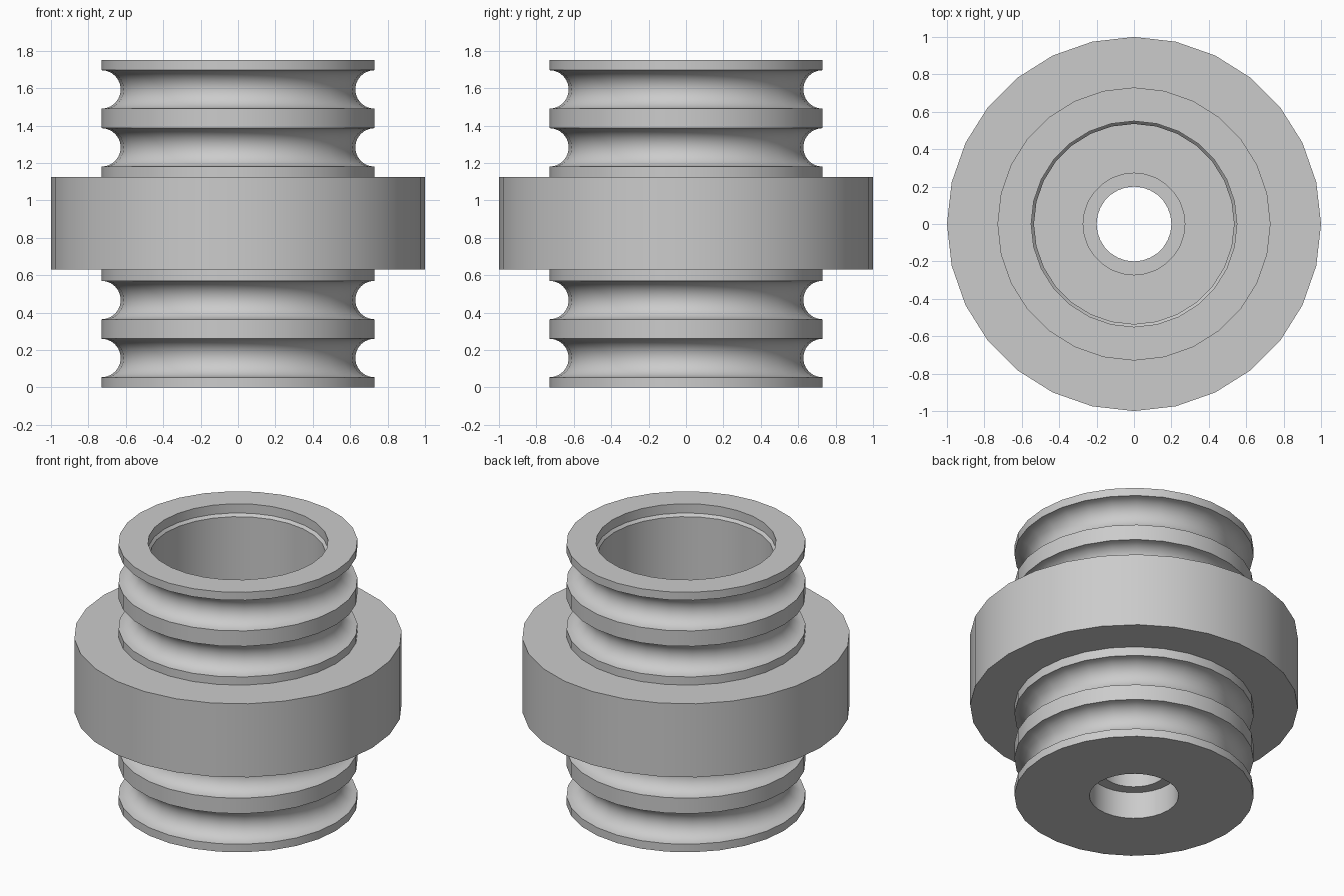
import bpy
import bmesh
from math import sin, cos, pi, radians

SIDES = 28
BODY_R, BAND_R, GROOVE_R = 0.73, 1.0, 0.103
HEIGHT = 1.75

cube = bpy.data.objects.get("Cube")
if cube:
    bpy.data.objects.remove(cube, do_unlink=True)


def make_material(name, colour):
    mat = bpy.data.materials.new(name)
    mat.use_nodes = True
    mat.diffuse_color = colour
    mat.node_tree.nodes["Principled BSDF"].inputs["Base Color"].default_value = colour
    return mat


def groove(z, steps=12):
    """Half-round channel cut into the outer wall, listed upwards."""
    return [(BODY_R - GROOVE_R * sin(pi * i / steps),
             z - GROOVE_R * cos(pi * i / steps)) for i in range(steps + 1)]


def lathe(name, profile, mat):
    """Revolve a closed (radius, z) profile around the z axis."""
    bm = bmesh.new()
    rings = []
    for k in range(SIDES):
        a = 2 * pi * k / SIDES
        rings.append([bm.verts.new((r * cos(a), r * sin(a), z)) for r, z in profile])
    for k in range(SIDES):
        here, after = rings[k], rings[(k + 1) % SIDES]
        for i in range(len(profile)):
            j = (i + 1) % len(profile)
            bm.faces.new((here[i], after[i], after[j], here[j]))
    bmesh.ops.recalc_face_normals(bm, faces=bm.faces[:])
    mesh = bpy.data.meshes.new(name)
    bm.to_mesh(mesh)
    bm.free()
    mesh.materials.append(mat)
    obj = bpy.data.objects.new(name, mesh)
    bpy.context.collection.objects.link(obj)
    bpy.ops.object.select_all(action="DESELECT")
    obj.select_set(True)
    bpy.context.view_layer.objects.active = obj
    bpy.ops.object.shade_smooth_by_angle(angle=radians(30))
    return obj


grey = make_material("plain_grey", (0.6, 0.6, 0.6, 1.0))

# Outer wall: two grooves, the wide band, two more grooves
outer = [(BODY_R, 0)] + groove(0.157) + groove(0.467)
outer += [(BODY_R, 0.63), (BAND_R, 0.63), (BAND_R, 1.125), (BODY_R, 1.125)]
outer += groove(1.283) + groove(1.593) + [(BODY_R, HEIGHT)]

# Inner wall: rim recess, chamfer, deep cavity, then the stepped through hole
inner = [(0.55, HEIGHT), (0.55, 1.688), (0.535, 1.67), (0.535, 0.55),
         (0.272, 0.55), (0.272, 0.37), (0.2, 0.37), (0.2, 0.18),
         (0.272, 0.18), (0.272, 0)]

lathe("grooved_hub", outer + inner, grey)
